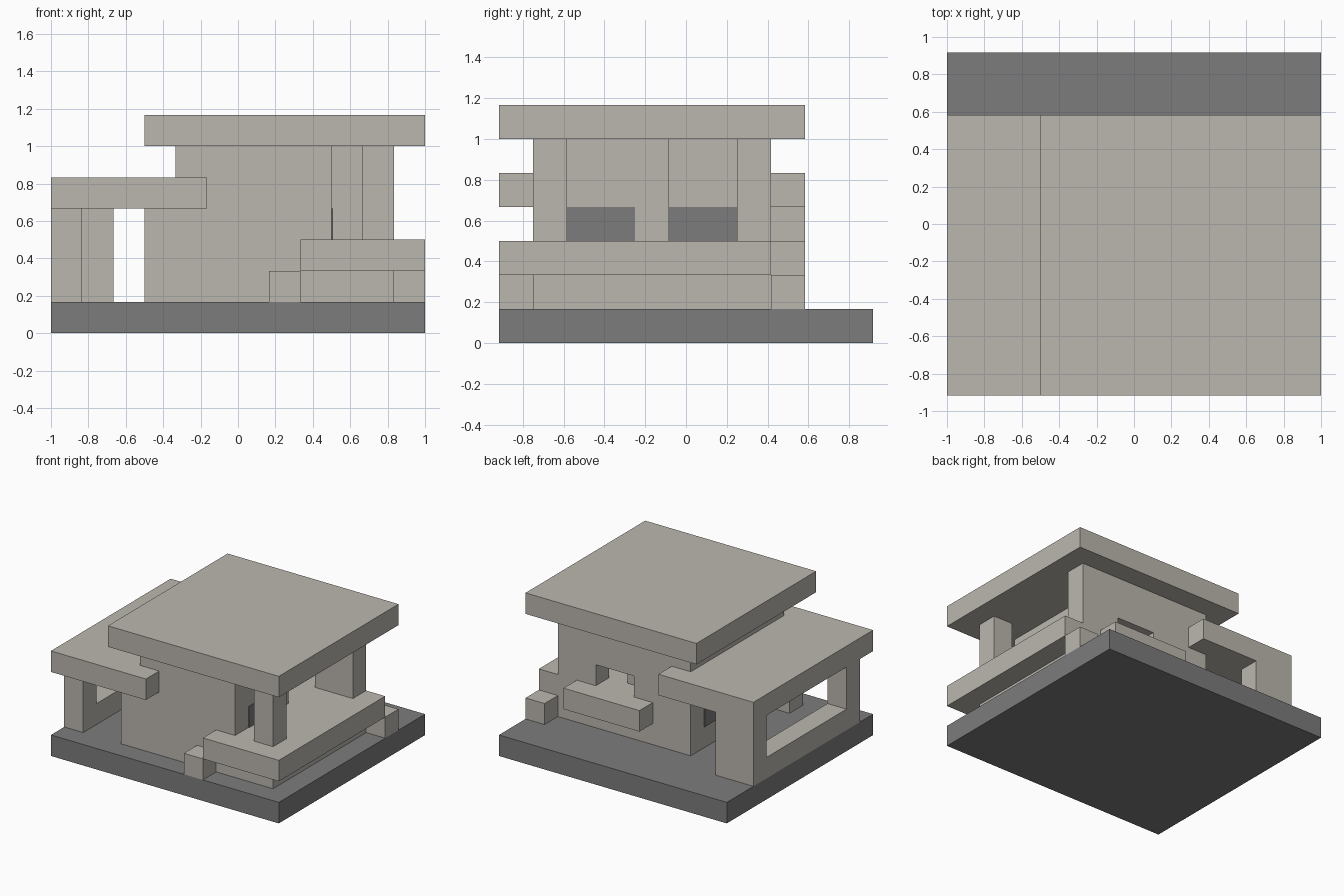
import bpy
import bmesh

if "Cube" in bpy.data.objects:
    bpy.data.objects.remove(bpy.data.objects["Cube"])

U = 1 / 6            # building module
OX, OY = -1.0, -5.5 * U


def material(name, rgb):
    m = bpy.data.materials.new(name)
    m.use_nodes = True
    m.diffuse_color = (*rgb, 1)
    bsdf = next(n for n in m.node_tree.nodes if n.type == 'BSDF_PRINCIPLED')
    bsdf.inputs["Base Color"].default_value = (*rgb, 1)
    return m


concrete = material("pale concrete", (0.50, 0.475, 0.43))
slate = material("dark grey", (0.202, 0.202, 0.202))


def box(name, x, y, z, mat=concrete):
    """Box from ranges given in modules, counted from the front right corner."""
    lo = (OX + x[0] * U, OY + y[0] * U, z[0] * U)
    hi = (OX + x[1] * U, OY + y[1] * U, z[1] * U)
    bm = bmesh.new()
    bmesh.ops.create_cube(bm, size=1)
    for v in bm.verts:
        v.co = [h if c > 0 else l for c, l, h in zip(v.co, lo, hi)]
    mesh = bpy.data.meshes.new(name)
    bm.to_mesh(mesh)
    bm.free()
    mesh.materials.append(mat)
    ob = bpy.data.objects.new(name, mesh)
    bpy.context.collection.objects.link(ob)
    return ob


def cut(target, x, y, z):
    """Carve a box-shaped opening out of a part."""
    cutter = box("cutter", x, y, z)
    cutter.hide_render = True
    mod = target.modifiers.new("opening", 'BOOLEAN')
    mod.operation = 'DIFFERENCE'
    mod.solver = 'EXACT'
    mod.object = cutter
    bpy.context.view_layer.objects.active = target
    bpy.ops.object.modifier_apply(modifier=mod.name)
    bpy.data.objects.remove(cutter)


# Ground plate
box("ground_plate", (0, 12), (0, 11), (0, 1), slate)

# Main house volume with a recessed entrance and a rear window
house = box("house_body", (4, 9), (1, 8), (1, 6))
cut(house, (8, 9.5), (5, 7), (3, 7))
cut(house, (7, 9), (7, 8.5), (3, 4))
box("front_wall_wing", (3, 4), (1, 2), (1, 4))
box("main_roof", (3, 12), (0, 9), (6, 7))

# Terrace side
box("terrace_plinth", (9, 11), (1, 8), (1, 2))
box("terrace_slab", (8, 12), (0, 8), (2, 3))
box("terrace_pillar", (10, 11), (1, 2), (3, 6))
box("terrace_end_wall", (9, 11), (7, 8), (3, 6))
box("front_step", (7, 8), (0, 1), (1, 2))
box("rear_step", (11, 12), (8, 9), (1, 2))
box("rear_window_ledge", (6, 10), (8, 9), (2, 3))

# Covered carport
box("lower_roof", (0, 5), (0, 9), (4, 5))
screen = box("carport_screen_wall", (0, 1), (1, 9), (1, 4))
cut(screen, (-1, 2), (2, 8), (2, 4))
box("carport_rear_wall", (1, 2), (8, 9), (1, 4))

# Dark window panes
T = 0.04
box("terrace_window", (9, 9 + T), (2, 4), (3, 4), slate)
box("entrance_window", (8, 8 + T), (5, 7), (3, 4), slate)
for n, y in (("front", (2, 4)), ("rear", (5, 7))):
    box(n + "_carport_window", (4 - T, 4), y, (2, 4), slate)
